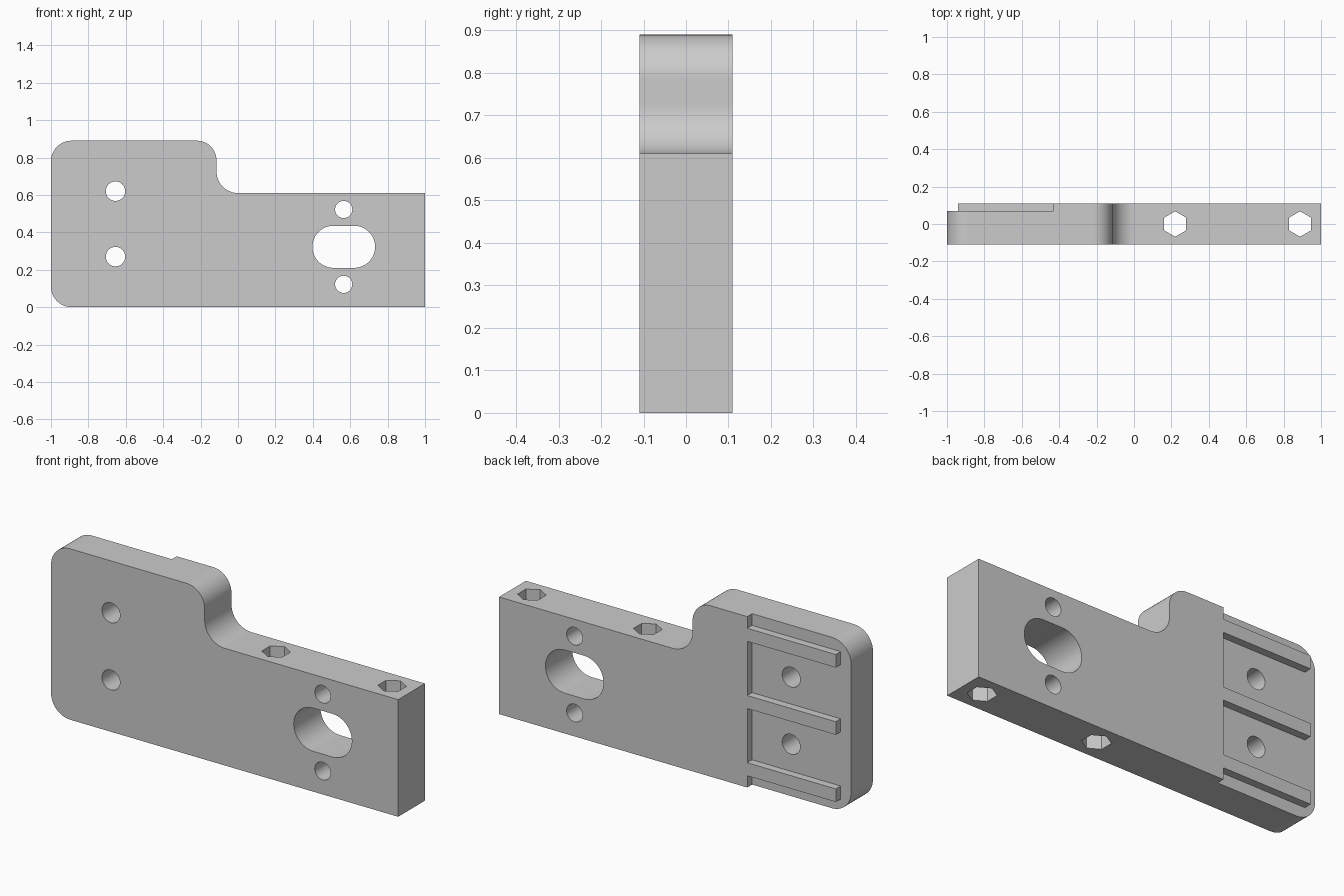
import bpy, bmesh, math
from mathutils import Vector

cube = bpy.data.objects.get("Cube")
if cube:
    bpy.data.objects.remove(cube, do_unlink=True)

HALF = 0.11       # half thickness of the plate
FLOOR = 0.07      # depth plane of the recess on the back
HEIGHT = 0.89

grey = bpy.data.materials.new("plain grey")
grey.use_nodes = True
grey.diffuse_color = (0.6, 0.6, 0.6, 1)
grey.node_tree.nodes["Principled BSDF"].inputs["Base Color"].default_value = (0.6, 0.6, 0.6, 1)


def rounded(corners, steps=12):
    """Outline from (a, b, radius) corners; a radius of 0 stays sharp."""
    pts = []
    for i, (a, b, r) in enumerate(corners):
        p = Vector((a, b))
        if not r:
            pts.append(p)
            continue
        u = (Vector(corners[i - 1][:2]) - p).normalized()
        v = (Vector(corners[(i + 1) % len(corners)][:2]) - p).normalized()
        for k in range(steps + 1):
            t = k / steps * math.pi / 2
            pts.append(p + r * (u * (1 - math.sin(t)) + v * (1 - math.cos(t))))
    return pts


def circle(a, b, r, n=32):
    return [Vector((a + r * math.sin(math.tau * k / n), b + r * math.cos(math.tau * k / n)))
            for k in range(n)]


def prism(name, outline, axis, lo, hi):
    """Extrude an outline along y (drawn in xz) or z (drawn in xy)."""
    bm = bmesh.new()
    place = (lambda p, d: (p.x, d, p.y)) if axis == "y" else (lambda p, d: (p.x, p.y, d))
    rings = [[bm.verts.new(place(p, d)) for p in outline] for d in (lo, hi)]
    for ring in rings:
        bm.faces.new(ring)
    n = len(outline)
    for i in range(n):
        j = (i + 1) % n
        bm.faces.new((rings[0][i], rings[0][j], rings[1][j], rings[1][i]))
    bmesh.ops.recalc_face_normals(bm, faces=bm.faces)
    mesh = bpy.data.meshes.new(name)
    bm.to_mesh(mesh)
    bm.free()
    mesh.materials.append(grey)
    ob = bpy.data.objects.new(name, mesh)
    bpy.context.collection.objects.link(ob)
    return ob


# Stepped plate
plate = prism("mounting_plate", rounded([
    (-1, 0, 0.11), (1, 0, 0), (1, 0.61, 0),
    (-0.115, 0.61, 0.115), (-0.115, HEIGHT, 0.105), (-1, HEIGHT, 0.11)]), "y", -HALF, HALF)

# Comb-shaped recess on the back, leaving three ribs
comb = [(-1.1, -0.1), (-0.43, -0.1)]
for mid in (0.095, 0.445, 0.795):
    lo, hi = mid - 0.034, mid + 0.034
    comb += [(-0.43, lo), (-0.94, lo), (-0.94, hi), (-0.43, hi)]
comb += [(-0.43, 1), (-1.1, 1)]
cutters = [prism("recess_cutter", [Vector(p) for p in comb], "y", FLOOR, 0.3)]

# Screw holes and the slot through the thickness
for x, z, r in ((-0.655, 0.27, 0.052), (-0.655, 0.62, 0.052),
                (0.565, 0.122, 0.046), (0.565, 0.522, 0.046)):
    cutters.append(prism("hole_cutter", circle(x, z, r), "y", -0.3, 0.3))
cutters.append(prism("slot_cutter", rounded([
    (0.398, 0.21, 0.112), (0.733, 0.21, 0.112),
    (0.733, 0.435, 0.112), (0.398, 0.435, 0.112)]), "y", -0.3, 0.3))

# Hexagonal holes through the height
for x in (0.22, 0.888):
    cutters.append(prism("hex_cutter", circle(x, 0, 0.068, 6), "z", -0.2, 1.1))

bpy.ops.object.select_all(action="DESELECT")
bpy.context.view_layer.objects.active = plate
plate.select_set(True)
for cutter in cutters:
    cutter.hide_render = True
    cut = plate.modifiers.new("cut", "BOOLEAN")
    cut.operation = "DIFFERENCE"
    cut.solver = "EXACT"
    cut.object = cutter
    bpy.ops.object.modifier_apply(modifier=cut.name)
    bpy.data.objects.remove(cutter, do_unlink=True)

# Smooth arcs, sharp edges, flat large faces
bpy.ops.object.shade_smooth_by_angle(angle=math.radians(30))
weighted = plate.modifiers.new("weighted normals", "WEIGHTED_NORMAL")
weighted.keep_sharp = True
